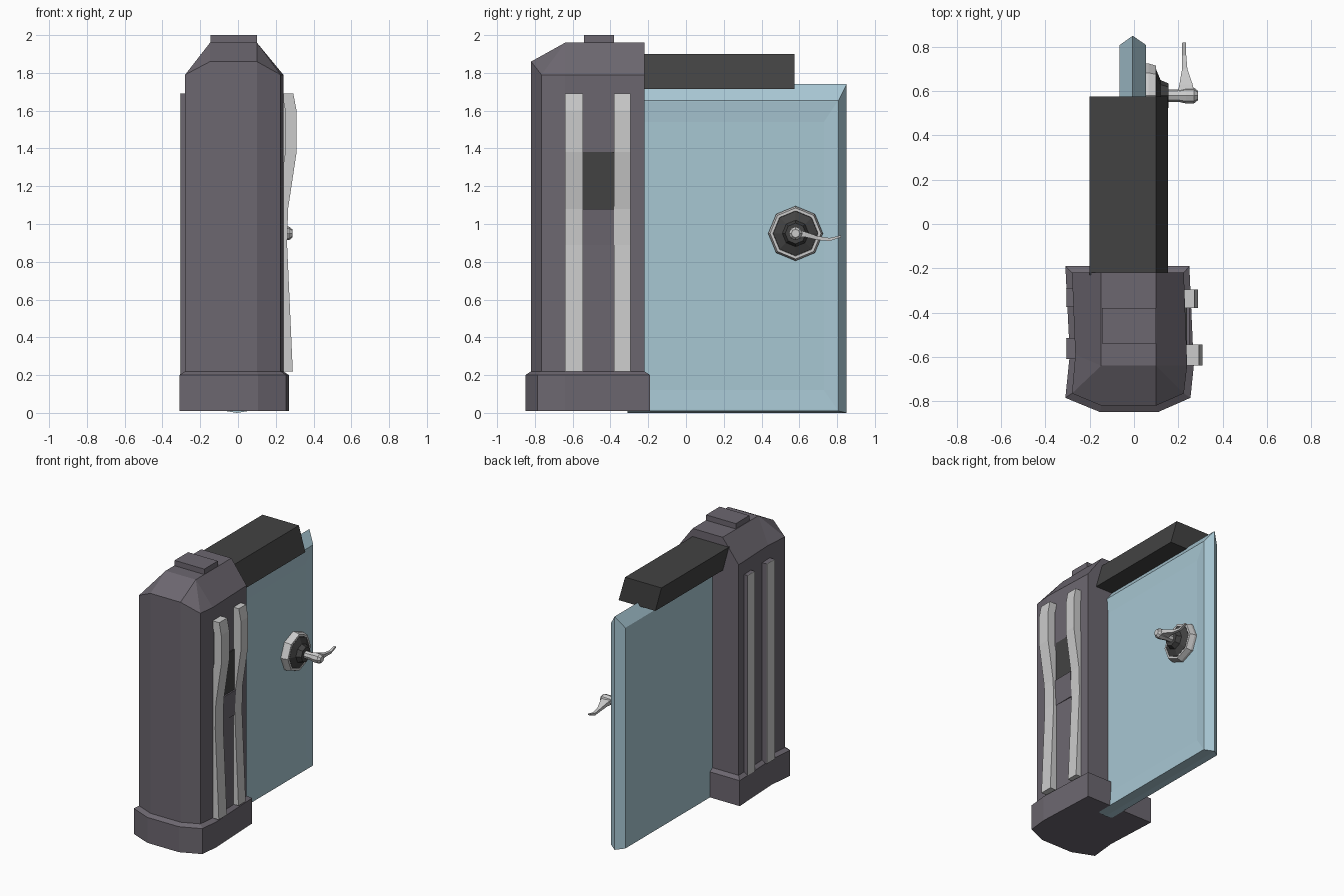
import bpy, bmesh, math

if "Cube" in bpy.data.objects:
    bpy.data.objects.remove(bpy.data.objects["Cube"])


def material(name, rgb):
    m = bpy.data.materials.new(name)
    m.diffuse_color = (*rgb, 1)
    m.use_nodes = True
    m.node_tree.nodes["Principled BSDF"].inputs["Base Color"].default_value = m.diffuse_color
    return m


HOUSING = material("housing_paint", (0.15, 0.135, 0.16))
BLACK = material("black_metal", (0.055, 0.055, 0.055))
GLASS = material("blue_panel", (0.39, 0.57, 0.65))


def make(name, verts, faces, mat=None):
    me = bpy.data.meshes.new(name)
    me.from_pydata(verts, [], faces)
    bm = bmesh.new()
    bm.from_mesh(me)
    bmesh.ops.recalc_face_normals(bm, faces=bm.faces)
    bm.to_mesh(me)
    bm.free()
    if mat:
        me.materials.append(mat)
    ob = bpy.data.objects.new(name, me)
    bpy.context.collection.objects.link(ob)
    return ob


def loft(name, rings, mat=None):
    """Join equal-length rings with quads and cap both ends."""
    n = len(rings[0])
    faces = [tuple(range(n)), tuple(range((len(rings) - 1) * n, len(rings) * n))]
    for r in range(len(rings) - 1):
        for i in range(n):
            j = (i + 1) % n
            faces.append((r * n + i, r * n + j, (r + 1) * n + j, (r + 1) * n + i))
    return make(name, [p for ring in rings for p in ring], faces, mat)


def box(name, x, y, z, mat=None):
    return loft(name, [[(a, y[0], z[0]), (a, y[1], z[0]), (a, y[1], z[1]), (a, y[0], z[1])] for a in x], mat)


def lathe_x(name, profile, y, z, mat=None, sides=8):
    rings = []
    for x, r in profile:
        rings.append([(x, y + r * math.cos(math.tau * i / sides), z + r * math.sin(math.tau * i / sides))
                      for i in range(sides)])
    return loft(name, rings, mat)


# Pillar: plan outline, side tops and sloped roof
body = [(-.28, -.22), (-.265, -.59), (-.28, -.765), (-.148, -.82),
        (.10, -.82), (.225, -.765), (.24, -.64), (.225, -.22)]
ridge = [(-.148, -.22, 1.96), (-.148, -.64, 1.96), (.10, -.64, 1.96), (.10, -.22, 1.96)]
verts = [(x, y, .2) for x, y in body]
verts += [(x, y, 1.86 if y < -.8 else 1.79) for x, y in body] + ridge
faces = [(i, (i + 1) % 8, 8 + (i + 1) % 8, 8 + i) for i in range(7)]
faces += [tuple(range(8)), (7, 0, 8, 16, 19, 15), (16, 17, 18, 19), (11, 12, 18, 17),
          (10, 11, 17), (12, 13, 18), (9, 10, 17), (8, 9, 17, 16), (13, 14, 18), (14, 15, 19, 18)]
make("pillar_body", verts, faces, HOUSING)

# Plinth with a narrow sloped shoulder
foot = [(-.31, -.19), (-.29, -.59), (-.31, -.785), (-.152, -.85),
        (.107, -.85), (.255, -.785), (.27, -.64), (.25, -.19)]
loft("plinth", [[(x, y, .01) for x, y in foot], [(x, y, .2) for x, y in foot],
                [(x, y, .22) for x, y in body]], HOUSING)

# Roof cap
box("roof_cap", (-.145, .10), (-.54, -.38), (1.95, 2.0), HOUSING)

# Curved trim strips on the right side
curve = [(.29, .22), (.26, .89), (.265, 1.08), (.31, 1.38), (.31, 1.60), (.293, 1.69)]
for name, y0, y1, shift in (("front_trim", -.64, -.545, 0), ("rear_trim", -.38, -.295, -.02)):
    loft(name, [[(x + shift - .06, y0, z), (x + shift, y0, z), (x + shift, y1, z), (x + shift - .06, y1, z)]
                for x, z in curve])

# Straight strips on the left side: housing-coloured backing, light face
for name, y0, y1 in (("left_front_strip", -.61, -.515), ("left_rear_strip", -.375, -.29)):
    box(name + "_backing", (-.303, -.25), (y0, y1), (.2, 1.69), HOUSING)
    box(name, (-.306, -.303), (y0, y1), (.2, 1.69))

# Reader window and ledge between the right strips
box("reader_window", (.20, .239), (-.545, -.38), (1.08, 1.38), BLACK)
loft("reader_ledge", [[(.2, y, .89), (.238, y, .89), (.25, y, 1.08), (.2, y, 1.08)]
                      for y in (-.545, -.38)], HOUSING)


# Gate panel: pointed rim and shallow recess on the right
def frame(x, y0, y1, z0, z1):
    return [(x, y0, z0), (x, y1, z0), (x, y1, z1), (x, y0, z1)]


loft("gate_panel", [frame(-.065, -.31, .808, .01, 1.655), frame(-.006, -.31, .85, 0, 1.74),
                    frame(.055, -.31, .808, .01, 1.655), frame(.055, -.30, .80, .02, 1.645),
                    frame(.048, -.22, .73, .12, 1.54)], GLASS)

# Slanted overhead beam
loft("overhead_beam", [[(-.20, y, 1.90), (.10, y, 1.90), (.153, y, 1.715), (-.15, y, 1.715)]
                       for y in (-.23, .575)], BLACK)

# Handle: rim, dark cone, spindle and bent lever
HY, HZ = .58, .95
lathe_x("handle_rim", [(.045, .145), (.065, .145), (.10, .135), (.10, .12), (.07, .115)], HY, HZ)
lathe_x("handle_cone", [(.065, .12), (.10, .118), (.12, .07), (.155, .055)], HY, HZ, BLACK)
lathe_x("handle_spindle", [(.11, .028), (.20, .028), (.235, .036), (.27, .036), (.288, .022)], HY, HZ)
lever = [(.235, .59, .95, .038, .02), (.235, .63, .945, .03, .014), (.229, .70, .925, .012, .01),
         (.226, .76, .918, .01, .008), (.226, .82, .935, .008, .005)]
loft("handle_lever", [[(x - a, y, z - b), (x + a, y, z - b), (x + a, y, z + b), (x - a, y, z + b)]
                      for x, y, z, a, b in lever])
